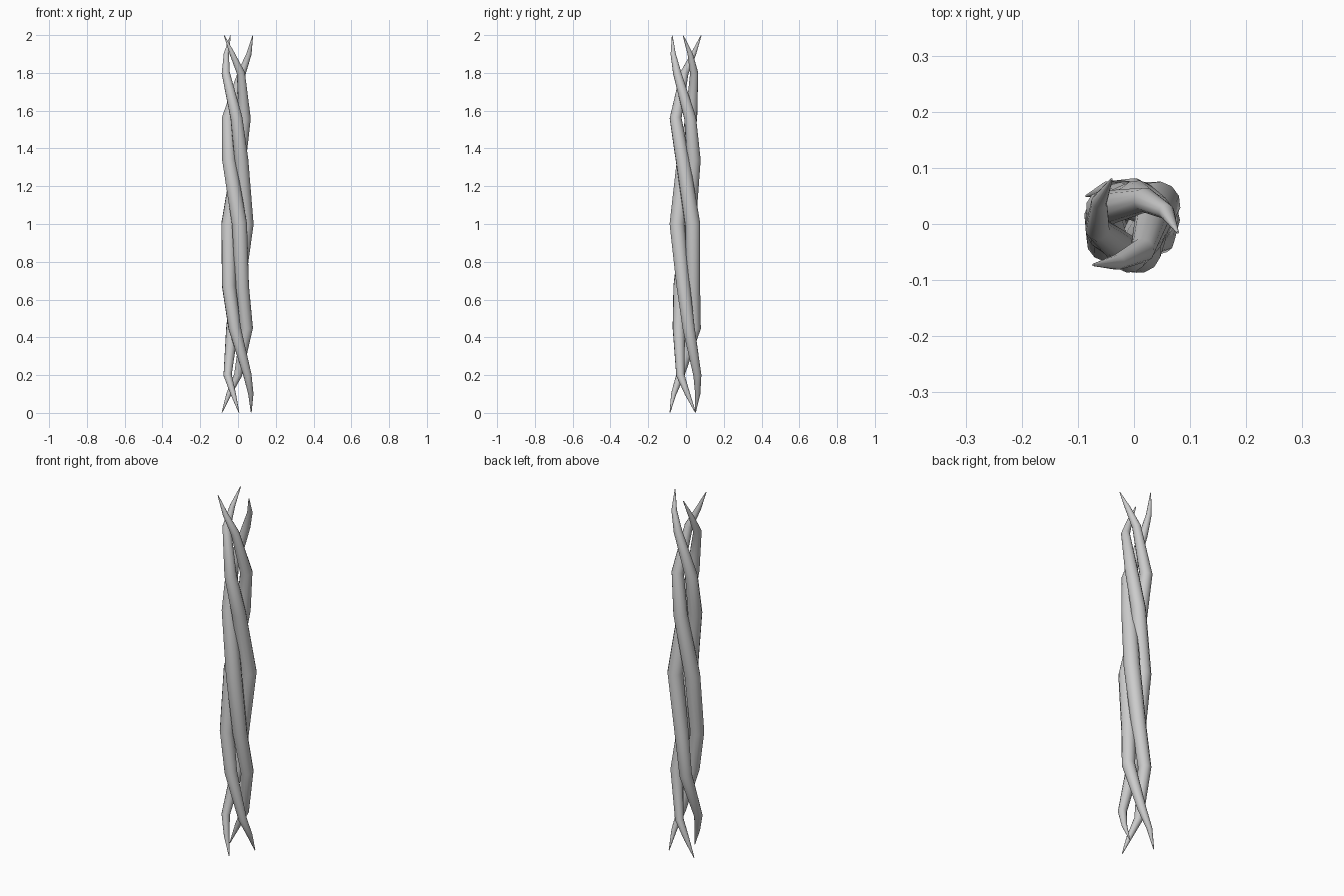
import bpy

if "Cube" in bpy.data.objects:
    bpy.data.objects.remove(bpy.data.objects["Cube"])

# shared heights and thickness of the strands, bottom to top
heights = [0.002, 0.1, 0.2, 0.45, 0.67, 1.0, 1.34, 1.56, 1.8, 1.9, 1.998]
radii = [0.002, 0.014, 0.022, 0.033, 0.037, 0.041, 0.037, 0.032, 0.022, 0.014, 0.002]

# plan position (x, y) of each strand at those heights
paths = {
    "strand_a": [(.07, .05), (.068, .008), (.05, -.03), (-.018, -.038), (-.048, -.03),
                 (-.048, .012), (.006, .041), (.036, .022), (.015, -.047),
                 (-.03, -.068), (-.073, -.073)],
    "strand_b": [(-.085, .05), (-.048, .062), (0, .06), (.047, .014), (.022, -.014),
                 (.008, -.047), (-.048, -.012), (-.054, .028), (.02, .043),
                 (.058, .022), (.078, -.015)],
    "strand_c": [(.005, -.085), (-.025, -.065), (-.055, -.03), (-.03, .046), (0, .038),
                 (.042, .035), (.018, -.018), (-.008, -.055), (-.065, -.008),
                 (-.062, .04), (-.04, .08)],
}


def make_strand(name, path):
    curve = bpy.data.curves.new(name, 'CURVE')
    curve.dimensions = '3D'
    curve.bevel_depth = 1.0
    curve.bevel_resolution = 4
    curve.use_fill_caps = True
    spline = curve.splines.new('POLY')
    spline.points.add(len(path) - 1)
    for p, (x, y), z, r in zip(spline.points, path, heights, radii):
        p.co = (x, y, z, 1)
        p.radius = r
    ob = bpy.data.objects.new(name, curve)
    bpy.context.collection.objects.link(ob)
    bpy.ops.object.select_all(action='DESELECT')
    ob.select_set(True)
    bpy.context.view_layer.objects.active = ob
    bpy.ops.object.convert(target='MESH')
    bpy.ops.object.shade_smooth()


# three tapered strands twisted around each other
for name, path in paths.items():
    make_strand(name, path)
